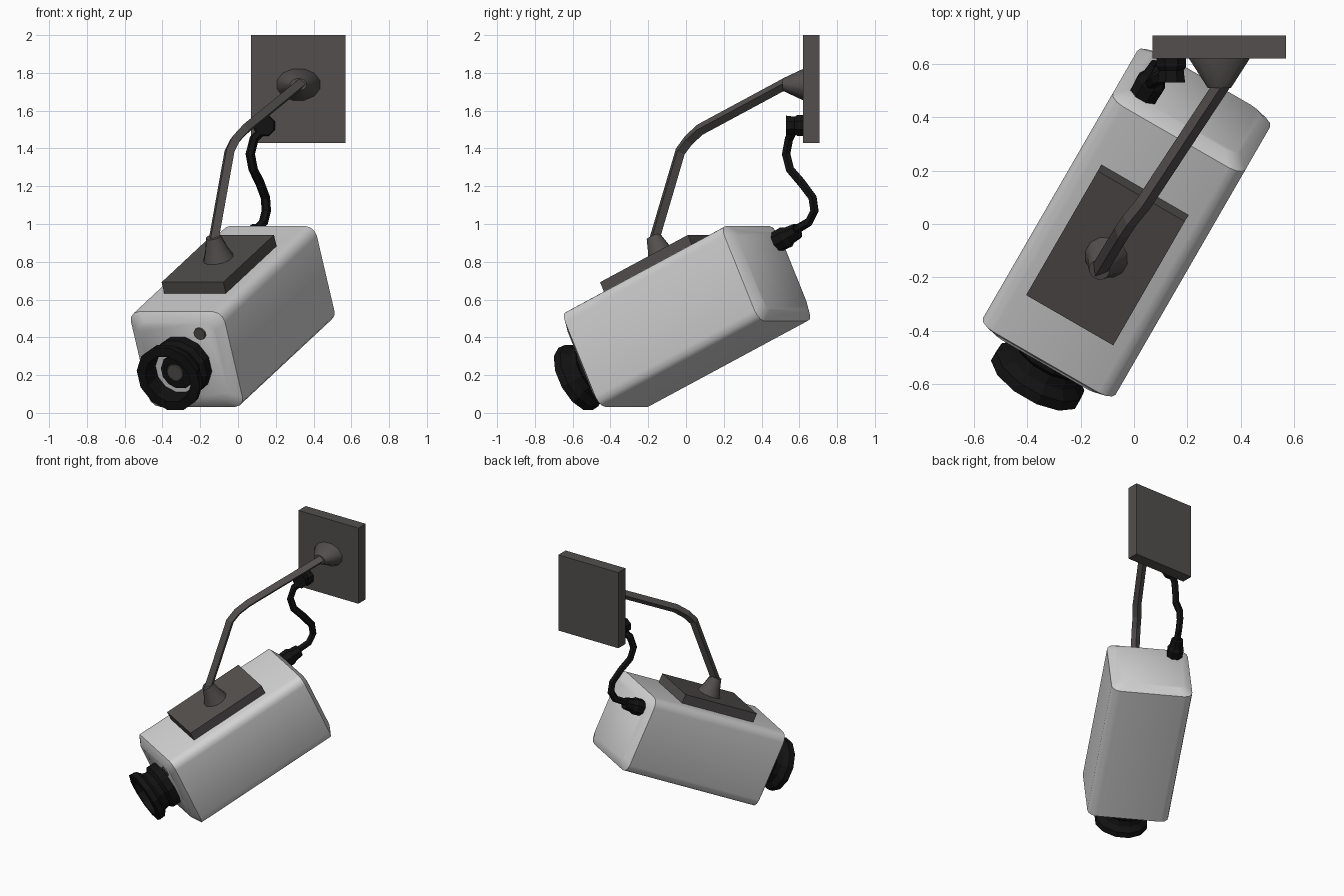
import bpy, bmesh, math
from mathutils import Matrix, Vector

if "Cube" in bpy.data.objects:
    bpy.data.objects.remove(bpy.data.objects["Cube"])


def material(name, rgb):
    m = bpy.data.materials.new(name)
    m.diffuse_color = (*rgb, 1)
    m.use_nodes = True
    m.node_tree.nodes["Principled BSDF"].inputs["Base Color"].default_value = m.diffuse_color
    return m


WHITE = material("housing_grey", (0.64, 0.64, 0.64))
DARK = material("bracket_grey", (0.085, 0.078, 0.075))
BLACK = material("black_rubber", (0.006, 0.006, 0.006))

# Camera frame: pitched 25 degrees down, turned 30 degrees to the left
AIM = Matrix.Rotation(math.radians(-30), 4, 'Z') @ Matrix.Rotation(math.radians(25), 4, 'X')
CX, CZ = -0.027, 0.467     # housing axis in that frame


def loft(name, rings, mat, frame=Matrix(), smooth=None):
    """Skin a list of equal-length point rings and cap both ends."""
    bm = bmesh.new()
    loops = [[bm.verts.new(p) for p in ring] for ring in rings]
    n = len(loops[0])
    for a, b in zip(loops, loops[1:]):
        for i in range(n):
            j = (i + 1) % n
            bm.faces.new((a[i], a[j], b[j], b[i]))
    bm.faces.new(loops[0])
    bm.faces.new(loops[-1])
    bmesh.ops.recalc_face_normals(bm, faces=bm.faces)
    me = bpy.data.meshes.new(name)
    bm.to_mesh(me)
    bm.free()
    me.transform(frame)
    me.materials.append(mat)
    ob = bpy.data.objects.new(name, me)
    bpy.context.collection.objects.link(ob)
    if smooth:
        bpy.ops.object.select_all(action='DESELECT')
        ob.select_set(True)
        bpy.context.view_layer.objects.active = ob
        bpy.ops.object.shade_smooth_by_angle(angle=math.radians(smooth))
    return ob


def turned(name, x, z, profile, mat, frame=Matrix(), sides=12, squash=1, smooth=None):
    """Turned part along the frame's y axis; profile is (y, radius) pairs."""
    angles = [2 * math.pi * (i + 0.5) / sides for i in range(sides)]
    rings = [[(x + r * math.cos(a), y, z + squash * r * math.sin(a)) for a in angles]
             for y, r in profile]
    return loft(name, rings, mat, frame, smooth)


def block(name, lo, hi, mat, frame=Matrix()):
    rings = [[(lo[0], lo[1], z), (hi[0], lo[1], z), (hi[0], hi[1], z), (lo[0], hi[1], z)]
             for z in (lo[2], hi[2])]
    return loft(name, rings, mat, frame)


def rounded_rect(y, hw, hh, r, steps=3):
    pts = []
    for q, (sx, sz) in enumerate(((1, 1), (-1, 1), (-1, -1), (1, -1))):
        for k in range(steps + 1):
            a = math.pi / 2 * (q + k / steps)
            pts.append((CX + sx * (hw - r) + r * math.cos(a), y,
                        CZ + sz * (hh - r) + r * math.sin(a)))
    return pts


def tube(name, points, radius, mat, resolution, kind='POLY'):
    cu = bpy.data.curves.new(name, 'CURVE')
    cu.dimensions = '3D'
    cu.bevel_depth = radius
    cu.bevel_resolution = resolution
    cu.use_fill_caps = True
    sp = cu.splines.new(kind)
    sp.points.add(len(points) - 1)
    for p, co in zip(sp.points, points):
        p.co = (*co, 1)
        p.radius = 1
    sp.use_smooth = False
    cu.materials.append(mat)
    ob = bpy.data.objects.new(name, cu)
    bpy.context.collection.objects.link(ob)
    return ob


# Housing with rounded long edges and tapered ends
loft("housing", [rounded_rect(-0.365, 0.235, 0.228, 0.05),
                 rounded_rect(-0.33, 0.287, 0.278, 0.06),
                 rounded_rect(0.745, 0.287, 0.278, 0.06),
                 rounded_rect(0.78, 0.235, 0.228, 0.05)], WHITE, AIM, 35)

# Lens barrel with a flared, hollow front
LZ = CZ - 0.012
turned("lens_barrel", CX, LZ,
       [(-0.36, 0.165), (-0.42, 0.165), (-0.44, 0.14), (-0.48, 0.15), (-0.51, 0.185),
        (-0.55, 0.188), (-0.555, 0.135), (-0.45, 0.125)], BLACK, AIM)
turned("lens_rim", CX, LZ, [(-0.448, 0.124), (-0.456, 0.124)], WHITE, AIM)
turned("lens_core", CX + 0.01, LZ, [(-0.45, 0.1), (-0.47, 0.095)], BLACK, AIM)
turned("lens_glass", CX, LZ, [(-0.469, 0.05), (-0.474, 0.045)], DARK, AIM)
turned("sensor", 0.114, 0.634, [(-0.36, 0.036), (-0.375, 0.034)], DARK, AIM, 10)

# Bracket plate and socket on top of the housing
block("top_plate", (-0.217, -0.1, 0.735), (0.16, 0.492, 0.81), DARK, AIM)
UP = AIM @ Matrix.Translation((CX, 0.2, 0.81)) @ Matrix.Rotation(math.pi / 2, 4, 'X')
turned("top_socket", 0, 0, [(-0.01, 0.087), (0.05, 0.062), (0.125, 0.04)], DARK, UP, 12, smooth=40)

# Wall plate and its socket
block("wall_plate", (0.07, 0.62, 1.43), (0.57, 0.706, 2.0), DARK)
turned("wall_socket", 0.32, 1.738, [(0.63, 0.118), (0.62, 0.118), (0.51, 0.045)], DARK,
       sides=12, squash=0.73, smooth=40)

# Bent arm joining the sockets
tube("arm", [(-0.13, -0.17, 0.91), (-0.045, -0.03, 1.385), (-0.015, 0.015, 1.445),
             (0.035, 0.075, 1.5), (0.335, 0.53, 1.745)], 0.031, DARK, 0)

# Cable with a plug at each end
turned("wall_plug", 0.14, 1.522, [(0.63, 0.06), (0.59, 0.06), (0.575, 0.05), (0.53, 0.056)],
       BLACK, sides=8)
turned("housing_plug", -0.21, 0.637, [(0.76, 0.056), (0.84, 0.06), (0.86, 0.048), (0.915, 0.042)],
       BLACK, AIM, 8)
tube("cable", [(0.135, 0.57, 1.5), (0.085, 0.545, 1.45), (0.065, 0.53, 1.37), (0.08, 0.55, 1.29),
               (0.115, 0.61, 1.22), (0.145, 0.67, 1.14), (0.15, 0.68, 1.07),
               (0.135, 0.65, 1.01), (0.09, 0.575, 0.965)], 0.025, BLACK, 1)
